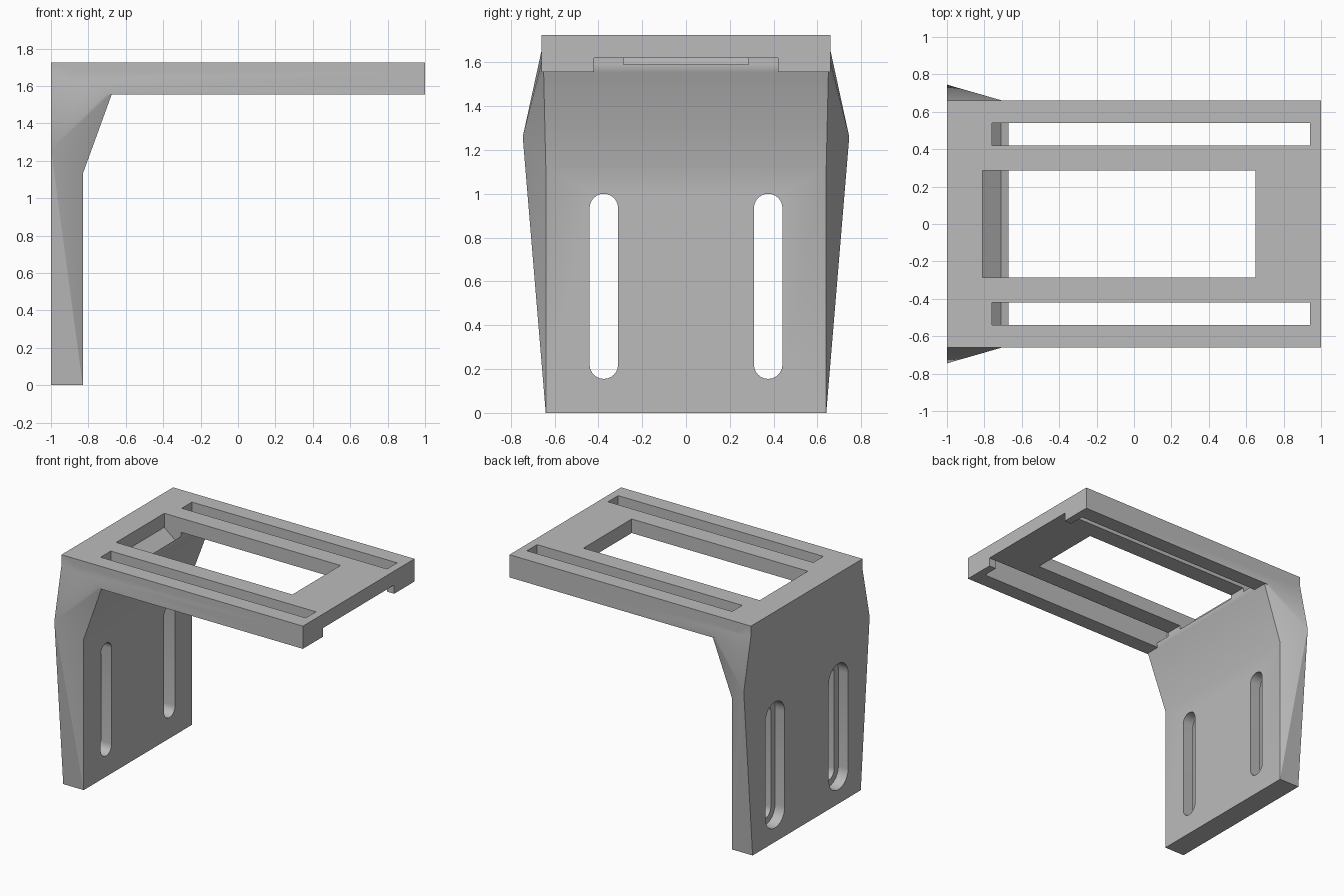
import bpy, bmesh, math
from mathutils import Vector

cube = bpy.data.objects.get("Cube")
if cube:
    bpy.data.objects.remove(cube, do_unlink=True)

grey = bpy.data.materials.new("plain_grey")
grey.use_nodes = True
grey.diffuse_color = (0.5, 0.5, 0.5, 1)
grey.node_tree.nodes["Principled BSDF"].inputs["Base Color"].default_value = (0.5, 0.5, 0.5, 1)


def finish(name, bm):
    bmesh.ops.recalc_face_normals(bm, faces=bm.faces)
    mesh = bpy.data.meshes.new(name)
    bm.to_mesh(mesh)
    bm.free()
    mesh.materials.append(grey)
    ob = bpy.data.objects.new(name, mesh)
    bpy.context.collection.objects.link(ob)
    return ob


def prism(name, points, shift):
    """Extrude a flat outline along a vector."""
    bm = bmesh.new()
    face = bm.faces.new([bm.verts.new(p) for p in points])
    new = bmesh.ops.extrude_face_region(bm, geom=[face])["geom"]
    bmesh.ops.translate(bm, vec=shift, verts=[v for v in new if isinstance(v, bmesh.types.BMVert)])
    return finish(name, bm)


def box(name, x0, x1, y0, y1, z0, z1):
    outline = [(x0, y0, z0), (x1, y0, z0), (x1, y1, z0), (x0, y1, z0)]
    return prism(name, outline, Vector((0, 0, z1 - z0)))


def hull(name, half):
    """Convex solid from corners repeated on both sides."""
    bm = bmesh.new()
    for x, y, z in half:
        for s in (-1, 1):
            bm.verts.new((x, s * y, z))
    res = bmesh.ops.convex_hull(bm, input=bm.verts)
    bmesh.ops.delete(bm, geom=list({v for v in res["geom_interior"] if isinstance(v, bmesh.types.BMVert)}), context="VERTS")
    bmesh.ops.dissolve_limit(bm, angle_limit=0.01, verts=bm.verts, edges=bm.edges)
    return finish(name, bm)


def slot(name, x0, x1, y, r, z0, z1, steps=12):
    """Upright rounded slot running through x."""
    pts = []
    for i in range(2 * steps + 2):
        top = i <= steps
        a = math.pi * (i if top else i - 1) / steps
        pts.append((x0, y + r * math.cos(a), (z1 - r if top else z0 + r) + r * math.sin(a)))
    return prism(name, pts, Vector((x1 - x0, 0, 0)))


def apply_boolean(body, others, operation):
    for other in others:
        mod = body.modifiers.new("join", "BOOLEAN")
        mod.operation, mod.solver, mod.object = operation, "EXACT", other
        bpy.context.view_layer.update()
        deps = bpy.context.evaluated_depsgraph_get()
        mesh = bpy.data.meshes.new_from_object(body.evaluated_get(deps))
        body.modifiers.clear()
        body.data = mesh
        bpy.data.objects.remove(other, do_unlink=True)


# Upright plate with flared sides
bracket = hull("bracket", [(-1, .64, 0), (-.83, .64, 0), (-1, .745, 1.26), (-.83, .64, 1.13)])

# Gusset block in the corner, deck, side rails and end blocks
parts = [
    hull("gusset", [(-1, .64, 1.1), (-1, .745, 1.26), (-.83, .64, 1.13), (-.71, .65, 1.5),
                    (-.71, .65, 1.52), (-.67, .65, 1.57), (-.67, .65, 1.64), (-1, .66, 1.65)]),
    box("deck", -1, 1, -.66, .66, 1.62, 1.725),
]
for s in (-1, 1):
    ya, yb, yc = sorted((s * .54, s * .66)), sorted((s * .42, s * .6)), s
    parts.append(box("side_rail", -.9, 1, *ya, 1.555, 1.68))
    parts.append(box("end_block", .94, 1, *yb, 1.555, 1.68))
apply_boolean(bracket, parts, "UNION")

# Deck window with a grooved inner end, and long narrow slots
window = [(-.81, -.285, 1.8), (-.81, -.285, 1.62), (-.71, -.285, 1.54), (-.67, -.285, 1.59),
          (-.665, -.285, 1.5), (.65, -.285, 1.5), (.65, -.285, 1.8)]
cutters = [prism("window_cutter", window, Vector((0, .57, 0)))]
for s in (-1, 1):
    long_slot = [(-.76, s * .42, 1.8), (-.76, s * .42, 1.6), (-.71, s * .42, 1.55),
                 (-.67, s * .42, 1.59), (-.665, s * .42, 1.5), (.94, s * .42, 1.5), (.94, s * .42, 1.8)]
    cutters.append(prism("long_slot_cutter", long_slot, Vector((0, s * .12, 0))))
    # Mounting slots, recessed from the rear
    cutters.append(slot("mount_slot_cutter", -1.1, -.7, s * .375, .065, .155, 1.0))
    cutters.append(slot("recess_cutter", -1.1, -.92, s * .375, .115, .105, 1.05))
apply_boolean(bracket, cutters, "DIFFERENCE")

# Smooth slot ends, crisp edges elsewhere
bpy.ops.object.select_all(action="DESELECT")
bracket.select_set(True)
bpy.context.view_layer.objects.active = bracket
bpy.ops.object.shade_smooth_by_angle(angle=math.radians(20))
